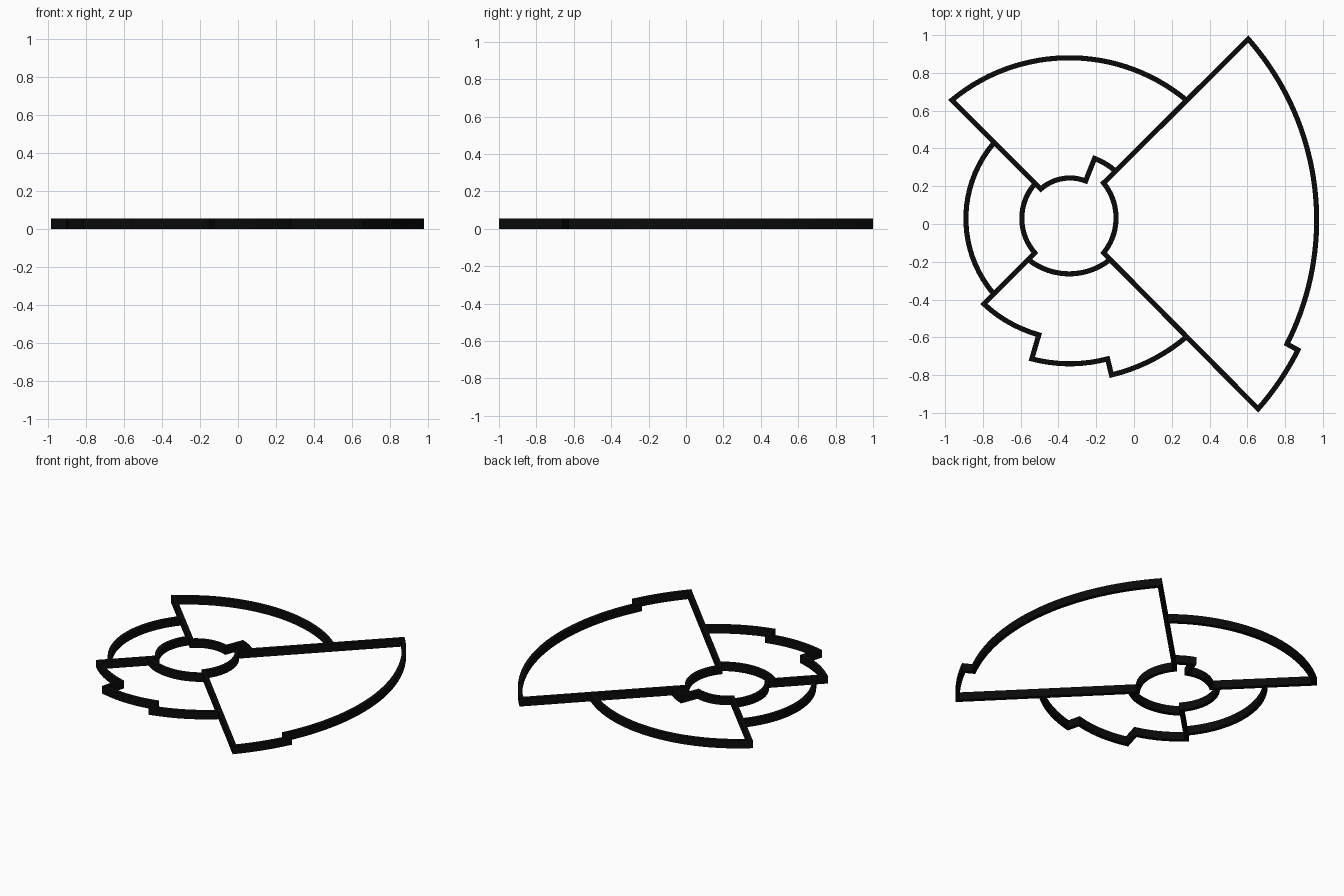
import bpy, bmesh, math
from mathutils import Vector

if "Cube" in bpy.data.objects:
    bpy.data.objects.remove(bpy.data.objects["Cube"])

THICK, HEIGHT = 0.027, 0.055

black = bpy.data.materials.new("black_wall")
black.diffuse_color = (0.003, 0.003, 0.003, 1)
black.use_nodes = True
black.node_tree.nodes["Principled BSDF"].inputs["Base Color"].default_value = black.diffuse_color


def trace(start, steps):
    """Centre line from (x, y, sagitta) steps; positive sagitta bulges left."""
    pts = [Vector(start)]
    for x, y, s in steps:
        p, q = pts[-1].copy(), Vector((x, y))
        if s:
            chord = q - p
            half = chord.length / 2
            left = Vector((-chord.y, chord.x)).normalized() * math.copysign(1, s)
            r = (half * half + s * s) / (2 * abs(s))
            mid = (p + q) / 2 + left * (abs(s) - r)
            sweep = math.asin(min(1, half / r))
            n = max(4, int(2 * sweep * r / 0.045), int(2 * sweep / 0.08))
            for i in range(1, n):
                a = sweep * (2 * i / n - 1)
                pts.append(mid + left * r * math.cos(a) + chord.normalized() * r * math.sin(a))
        pts.append(q)
    return pts


def wall(name, start, steps, closed=False):
    """Upright wall of constant thickness with mitred corners."""
    pts = trace(start, steps)
    if closed:
        pts.pop()
    n = len(pts)
    bm = bmesh.new()
    rings = []
    for i, p in enumerate(pts):
        a = (p - pts[i - 1]).normalized() if closed or i > 0 else None
        b = (pts[(i + 1) % n] - p).normalized() if closed or i < n - 1 else None
        a, b = a or b, b or a
        na, nb = Vector((-a.y, a.x)), Vector((-b.y, b.x))
        m = (na + nb).normalized()
        off = m * (THICK / 2 / max(0.35, m.dot(na)))
        rings.append([bm.verts.new((v.x, v.y, z)) for v, z in
                      ((p + off, 0), (p - off, 0), (p - off, HEIGHT), (p + off, HEIGHT))])
    for i in range(n if closed else n - 1):
        r, t = rings[i], rings[(i + 1) % n]
        for k in range(4):
            j = (k + 1) % 4
            bm.faces.new((r[k], r[j], t[j], t[k]))
    if not closed:
        bm.faces.new(rings[0])
        bm.faces.new(rings[-1])
    bmesh.ops.recalc_face_normals(bm, faces=bm.faces)
    me = bpy.data.meshes.new(name)
    bm.to_mesh(me)
    bm.free()
    me.materials.append(black)
    bpy.context.collection.objects.link(bpy.data.objects.new(name, me))


# Large right sector: stepped outer arc, two diagonals, inner arc
wall("right_sector_wall", (0.605, 0.979),
     [(0.81, -0.635, 0.25), (0.868, -0.667, 0), (0.657, -0.979, 0.012),
      (-0.161, -0.153, 0), (-0.161, 0.217, -0.066), (0.605, 0.979, 0)], closed=True)

# Top sector: stepped inner arc, diagonal, outer arc
wall("top_sector_wall", (-0.098, 0.28),
     [(-0.209, 0.347, -0.006), (-0.256, 0.228, 0), (-0.494, 0.185, -0.034),
      (-0.964, 0.656, 0), (0.277, 0.656, 0.224)])

# Bottom sector: notched outer arc and diagonal, running into the left inner arc
wall("bottom_sector_wall", (0.277, -0.598),
     [(-0.119, -0.799, 0.026), (-0.14, -0.714, 0), (-0.541, -0.714, 0.026),
      (-0.504, -0.587, 0), (-0.795, -0.423, 0.02), (-0.525, -0.153, 0),
      (-0.525, 0.212, 0.069)])

# Remaining plain arcs
wall("left_outer_arc", (-0.747, -0.365), [(-0.747, 0.423, 0.143)])
wall("bottom_inner_arc", (-0.129, -0.19), [(-0.557, -0.19, 0.074)])
